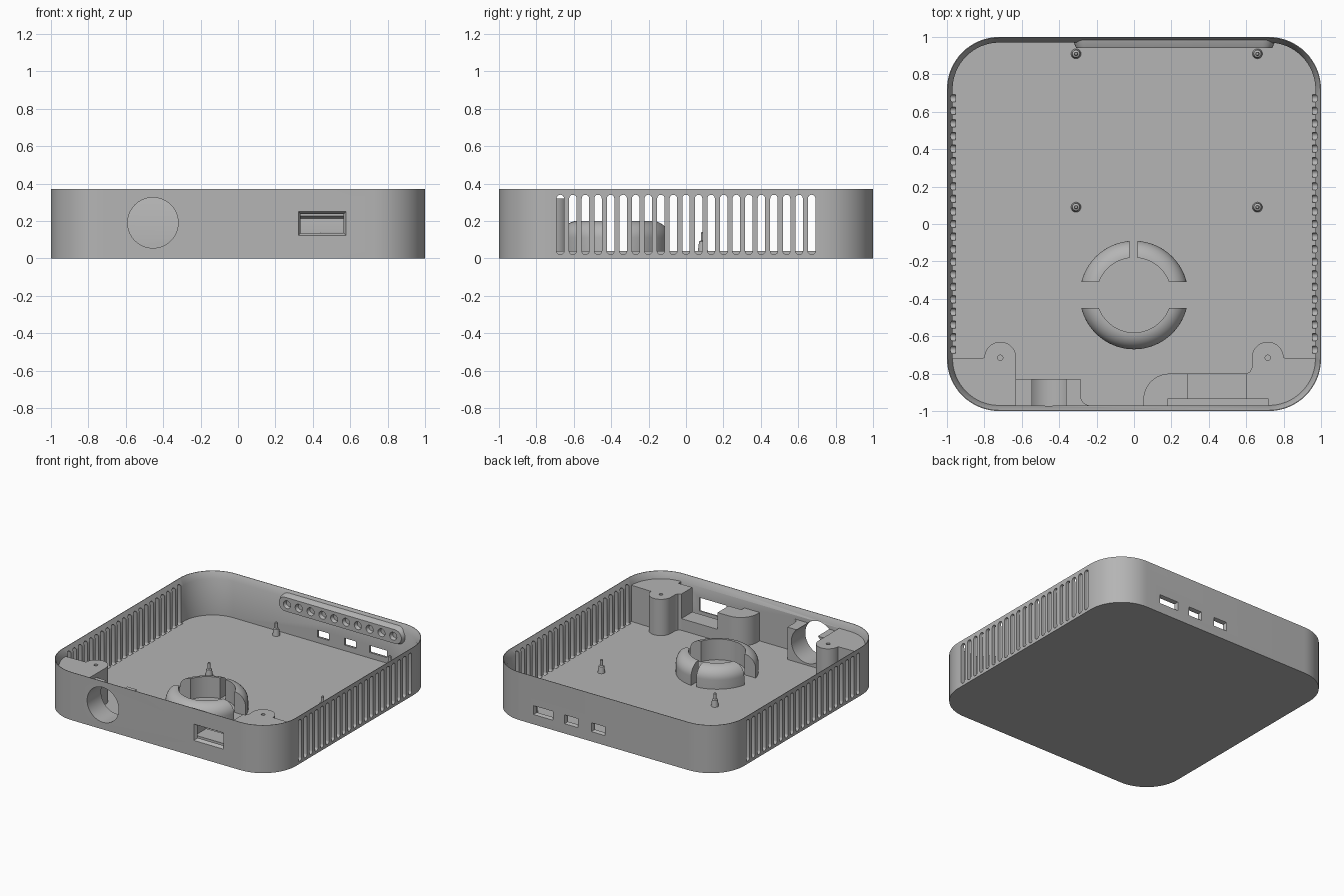
import bpy, bmesh
from math import sin, cos, pi, radians

if "Cube" in bpy.data.objects:
    bpy.data.objects.remove(bpy.data.objects["Cube"])

grey = bpy.data.materials.new("matte grey plastic")
grey.use_nodes = True
GREY = (0.46, 0.46, 0.46, 1)
grey.diffuse_color = GREY
grey.node_tree.nodes["Principled BSDF"].inputs["Base Color"].default_value = GREY

FLOOR, TOP, WALL, LIP = 0.04, 0.37, 0.03, 0.32
parts = []


def add_loft(bm, sections, closed=False):
    """Skin a list of equal-length loops; cap the ends unless closed."""
    loops = [[bm.verts.new(p) for p in s] for s in sections]
    n = len(loops[0])
    pairs = list(zip(loops, loops[1:]))
    if closed:
        pairs.append((loops[-1], loops[0]))
    for a, b in pairs:
        for i in range(n):
            j = (i + 1) % n
            bm.faces.new((a[i], a[j], b[j], b[i]))
    if not closed:
        bm.faces.new(loops[0])
        bm.faces.new(loops[-1])


def build(name, lofts, closed=False, cutter=False):
    bm = bmesh.new()
    for sections in lofts:
        add_loft(bm, sections, closed)
    bmesh.ops.recalc_face_normals(bm, faces=bm.faces)
    mesh = bpy.data.meshes.new(name)
    bm.to_mesh(mesh)
    bm.free()
    mesh.materials.append(grey)
    ob = bpy.data.objects.new(name, mesh)
    bpy.context.collection.objects.link(ob)
    ob.hide_render = cutter
    if not cutter:
        parts.append(ob)
    return ob


def arc(cx, cy, r, a0, a1, n=12):
    return [(cx + r * cos(radians(a0 + (a1 - a0) * i / n)),
             cy + r * sin(radians(a0 + (a1 - a0) * i / n))) for i in range(n + 1)]


def circle(cx, cy, r, n=32):
    return arc(cx, cy, r, 0, 360, n)[:-1]


def rect(x0, x1, y0, y1):
    return [(x0, y0), (x1, y0), (x1, y1), (x0, y1)]


def at(axis, pts, d):
    """Place a 2D loop on the plane axis = d."""
    return [{"x": (d, u, v), "y": (u, d, v), "z": (u, v, d)}[axis] for u, v in pts]


def prism(axis, pts, a, b):
    return [at(axis, pts, a), at(axis, pts, b)]


def rounded_square(inset):
    r, c = 0.28 - inset, 0.72
    pts = []
    for k, (sx, sy) in enumerate([(1, 1), (-1, 1), (-1, -1), (1, -1)]):
        pts += arc(sx * c, sy * c, r, 90 * k, 90 * k + 90, 16)
    return pts


def cut(ob, cutters):
    bpy.context.view_layer.objects.active = ob
    for c in cutters:
        m = ob.modifiers.new("cut", "BOOLEAN")
        m.operation, m.solver, m.object = "DIFFERENCE", "EXACT", c
        bpy.ops.object.modifier_apply(modifier=m.name)


# Tray: floor, wall and bevelled inner lip
tray = build("tray_shell", [[at("z", rounded_square(i), z) for i, z in
             [(0, 0), (0, TOP), (0.004, TOP), (WALL, LIP), (WALL, FLOOR)]]])

# Vent slots in both side walls
slots = []
for k in range(-10, 11):
    y, r = k * 0.0672, 0.02
    outline = arc(y, 0.32, r, 0, 180, 8) + arc(y, 0.04, r, 180, 360, 8)
    slots += [prism("x", outline, s * 0.955, s * 1.05) for s in (-1, 1)]
vent_cutter = build("vent_cutter", slots, cutter=True)

# Ports through the back wall, with bevelled mouths
ports = []
for x, w in [(0.05, 0.05), (0.28, 0.05), (0.52, 0.075)]:
    ports.append([at("y", rect(x - w - g, x + w + g, 0.11 - 0.027 - g, 0.11 + 0.027 + g), y)
                  for g, y in [(0.012, 1.01), (0, 0.985), (0, 0.9)]])
port_cutter = build("port_cutter", ports, cutter=True)

# Front window and round front opening
window_cutter = build("window_cutter", [[
    at("y", rect(0.335 - g, 0.565 + g, 0.135 - g, 0.237 + g), y)
    for g, y in [(0.018, -1.01), (0, -0.98), (0, -0.78)]]], cutter=True)
round_cutter = build("round_cutter", [prism("y", circle(-0.455, 0.19, 0.135, 64), -1.1, -0.7)],
                     cutter=True)
cut(tray, [vent_cutter, port_cutter, window_cutter, round_cutter])

# Corner screw pads that follow the rounded wall
board_slot = build("board_slot_cutter", [prism("z", rect(0.18, 0.72, -0.97, -0.935), 0.1, 0.5)],
                   cutter=True)
for side, name in [(1, "right"), (-1, "left")]:
    inner = ([(0.60, -0.985), (0.60, -0.80), (0.62, -0.79), (0.63, -0.77)]
             if side > 0 else [(0.63, -0.985)])
    outline = (arc(0.72, -0.72, 0.265, 0, -90, 16) + inner
               + arc(0.715, -0.715, 0.085, 180, 0, 20))
    pad = build(name + "_screw_pad",
                [prism("z", [(side * x, y) for x, y in outline], 0.03, LIP)])
    hole = build("screw_cutter", [prism("z", circle(side * 0.715, -0.715, 0.014, 16), 0.15, 0.5)],
                 cutter=True)
    cut(pad, [hole] + ([board_slot] if side > 0 else []))

# Cradle behind the round opening
cradle = build("round_opening_cradle", [prism("z",
               [(-0.64, -0.985), (-0.64, -0.83), (-0.285, -0.83)]
               + arc(-0.235, -0.92, 0.05, 180, 270, 6) + [(-0.235, -0.985)], 0.03, 0.29)])
cut(cradle, [round_cutter])

# Block and shelf behind the window
block = build("window_side_block", [prism("z", [(0.05, -0.985)]
              + arc(0.19, -0.94, 0.14, 180, 90) + [(0.29, -0.80), (0.29, -0.985)], 0.03, 0.26)])
shelf = build("window_shelf", [prism("z", rect(0.285, 0.61, -0.985, -0.80), 0.03, 0.13)])
for ob in (block, shelf):
    cut(ob, [board_slot])

# Split ring holder on the floor
profile = [(0.2, 0.03), (0.2, 0.2)] + arc(0.2, 0.11, 0.09, 88, 0, 10) + [(0.29, 0.03)]
ring = build("split_ring_holder", [[
    [(r * cos(2 * pi * k / 64), -0.38 + r * sin(2 * pi * k / 64), z) for r, z in profile]
    for k in range(64)]], closed=True)
cut(ring, [build("gap_cutter", [prism("z", g, 0, 0.3)], cutter=True)
           for g in (rect(-0.4, 0.4, -0.45, -0.31), rect(-0.025, 0.02, -0.35, 0))])

# Board standoffs: tapered base with a thin pin
for i, (x, y) in enumerate([(-0.31, 0.09), (0.66, 0.09), (-0.31, 0.91), (0.66, 0.91)]):
    build("standoff_%d" % (i + 1), [[at("z", circle(x, y, r, 20), z) for r, z in
          [(0.028, 0.03), (0.02, 0.09), (0.011, 0.095), (0.011, 0.135), (0.007, 0.14)]]])

# Raised strip with dimples on the inside of the back wall
strip = build("dimple_strip", [[
    at("y", arc(0.685, 0.28, r, -90, 90) + arc(-0.255, 0.28, r, 90, 270), y)
    for r, y in [(0.07, 0.985), (0.066, 0.968), (0.054, 0.94)]]])
dimples = build("dimple_cutter", [[
    at("y", circle(-0.24 + 0.101 * k, 0.28, r, 20), y)
    for r, y in [(0.034, 0.93), (0.022, 0.965)]] for k in range(10)], cutter=True)
cut(strip, [dimples])

# Drop cutters, then shade
for ob in [o for o in bpy.data.objects if o.name.split(".")[0].endswith("_cutter")]:
    bpy.data.objects.remove(ob)
bpy.ops.object.select_all(action="DESELECT")
for ob in parts:
    ob.select_set(True)
bpy.context.view_layer.objects.active = tray
bpy.ops.object.shade_smooth_by_angle(angle=radians(30))
